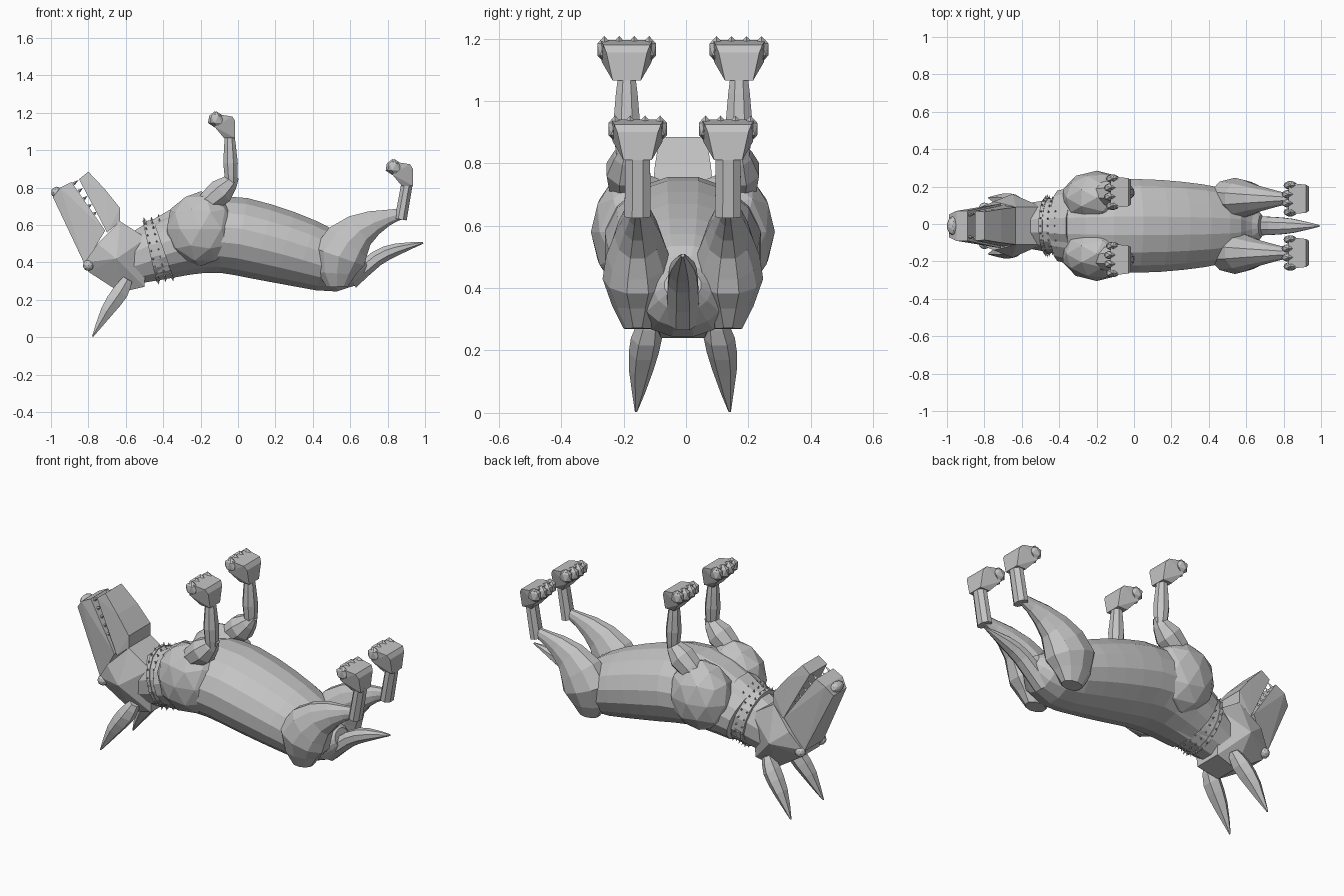
import bpy, bmesh, math
from mathutils import Matrix, Vector
from mathutils.geometry import interpolate_bezier

if "Cube" in bpy.data.objects:
    bpy.data.objects.remove(bpy.data.objects["Cube"])

shade = (.55, .55, .55, 1)
grey = bpy.data.materials.new("plain grey")
grey.use_nodes = True
grey.diffuse_color = shade
grey.node_tree.nodes["Principled BSDF"].inputs["Base Color"].default_value = shade


def finish(name, bm, paired=False):
    """Make a flat-shaded object; paired parts are mirrored across the body."""
    bmesh.ops.recalc_face_normals(bm, faces=bm.faces)
    mesh = bpy.data.meshes.new(name)
    bm.to_mesh(mesh)
    bm.free()
    mesh.materials.append(grey)
    part = bpy.data.objects.new(name, mesh)
    part.location.y = -.01
    bpy.context.collection.objects.link(part)
    if paired:
        mirror = part.modifiers.new("Mirror", "MIRROR")
        mirror.use_axis = (False, True, False)
        mirror.use_mirror_merge = False


def smooth_path(knots, steps):
    """Curve through the knots, each holding x, z and radius."""
    knots = [Vector(knot) for knot in knots]
    last = len(knots) - 1
    slopes = [(knots[min(i + 1, last)] - knots[max(i - 1, 0)]) / 6 for i in range(last + 1)]
    path = [knots[0]]
    for i in range(last):
        path += interpolate_bezier(knots[i], knots[i] + slopes[i], knots[i + 1] - slopes[i + 1],
                                   knots[i + 1], steps + 1)[1:]
    return path


def add_tube(bm, knots, y=0, lean=0, width=1, sides=8, steps=2):
    """Capped tube along a curve; width flattens it, lean spreads it sideways."""
    path = smooth_path(knots, steps)
    last = len(path) - 1
    rings = []
    for i, (x, z, radius) in enumerate(path):
        along = path[min(i + 1, last)] - path[max(i - 1, 0)]
        across = Vector((-along.y, 0, along.x)).normalized()
        center = Vector((x, y + lean * i / last, z))
        ring = []
        for k in range(sides):
            angle = math.tau * (k + .5) / sides
            sideways = Vector((0, width * math.sin(angle), 0))
            ring.append(bm.verts.new(center + radius * (across * math.cos(angle) + sideways)))
        rings.append(ring)
    for lower, upper in zip(rings, rings[1:]):
        for k in range(sides):
            bm.faces.new((lower[k - 1], lower[k], upper[k], upper[k - 1]))
    bm.faces.new(rings[0])
    bm.faces.new(rings[-1])


def tube(name, knots, paired=False, **shape):
    bm = bmesh.new()
    add_tube(bm, knots, **shape)
    finish(name, bm, paired)


def add_block(bm, corners, y=0):
    """Convex block from x, z and half width at each corner."""
    verts = [bm.verts.new((x, y + side * half, z)) for x, z, half in corners for side in (-1, 1)]
    bmesh.ops.convex_hull(bm, input=verts)
    loose = [vert for vert in bm.verts if not vert.link_faces]
    bmesh.ops.delete(bm, geom=loose, context="VERTS")


def block(name, corners):
    bm = bmesh.new()
    add_block(bm, corners)
    finish(name, bm)


def add_ball(bm, center, size, detail=2):
    matrix = Matrix.Translation(center) @ Matrix.Diagonal((*size, 1))
    bmesh.ops.create_icosphere(bm, subdivisions=detail, radius=1, matrix=matrix)


def ball(name, center, size, paired=False):
    bm = bmesh.new()
    add_ball(bm, center, size)
    finish(name, bm, paired)


def add_spike(bm, base, direction, radius, length):
    turn = direction.to_track_quat("Z", "Y").to_matrix().to_4x4()
    matrix = Matrix.Translation(base + direction * length / 2) @ turn
    bmesh.ops.create_cone(bm, cap_ends=True, segments=4, radius1=radius, radius2=0,
                          depth=length, matrix=matrix)


# Body, lying on its back
tube("torso", [(-.4, .47, .16), (-.1, .55, .21), (.25, .48, .2), (.55, .39, .15), (.68, .41, .05)],
     width=1.2, sides=16, steps=3)
tube("neck", [(-.3, .51, .19), (-.6, .4, .13)], width=.9, sides=12, steps=3)
tube("tail", [(.6, .3, .05), (.74, .42, .045), (.85, .47, .035), (.99, .505, .005)], width=1.15)

# Studded collar with a raised rim on each edge
middle = Vector((-.425, .47, 0))
axis = Vector((.97, .22, 0))
bm = bmesh.new()
for offset, half, radius in ((0, .04, .165), (-.04, .01, .17), (.04, .01, .17)):
    center = middle + axis * offset
    thickness = Vector((0, 0, radius))
    add_tube(bm, [center - axis * half + thickness, center + axis * half + thickness],
             width=.9, sides=16, steps=1)
    studs = 24
    for k in range(studs):
        angle = math.tau * k / studs
        out = Vector((-axis.y * math.cos(angle), .9 * math.sin(angle), axis.x * math.cos(angle)))
        add_spike(bm, center.xzy + out * radius, out.normalized(), radius=.006, length=.016)
finish("studded_collar", bm)

# Head with the muzzle pointing up and the mouth ajar
block("skull", [(-.82, .4, .1), (-.8, .35, .08), (-.63, .24, .07), (-.5, .27, .08), (-.49, .53, .1),
                (-.63, .62, .1), (-.75, .5, .13), (-.65, .42, .17)])
block("upper_jaw", [(-.82, .39, .09), (-.71, .57, .12), (-.99, .75, .06), (-.95, .8, .08),
                    (-.89, .83, .08)])
block("lower_jaw", [(-.7, .56, .11), (-.63, .62, .1), (-.63, .69, .1), (-.71, .79, .09),
                    (-.8, .885, .075), (-.85, .845, .08)])
ball("nose", (-.97, 0, .775), (.03, .05, .03))
ball("eyes", (-.8, .095, .385), (.03, .03, .03), paired=True)
tube("ears", [(-.59, .31, .03), (-.63, .24, .05), (-.7, .14, .04), (-.777, .004, .004)],
     paired=True, y=.1, lean=.05, sides=6)

# Teeth along the upper jaw
bm = bmesh.new()
front_tooth, back_tooth = Vector((-.88, .06, .82)), Vector((-.77, .09, .66))
for k in range(5):
    place = front_tooth.lerp(back_tooth, k / 4)
    add_spike(bm, place, Vector((.8, 0, .6)), radius=.01, length=.035 - k * .005)
finish("teeth", bm, paired=True)

# Front legs
ball("shoulders", (-.2, .15, .58), (.19, .145, .2), paired=True)
tube("upper_arms", [(-.2, .69, .05), (-.09, .78, .075), (-.01, .86, .02)], paired=True, y=.175)
tube("forearms", [(-.035, .81, .03), (-.04, .93, .042), (-.045, 1.1, .025)],
     paired=True, y=.18, width=1.1)

# Hind legs
tube("thighs", [(.53, .27, .06), (.54, .43, .15), (.65, .57, .1), (.8, .64, .045), (.88, .66, .03)],
     paired=True, y=.145, width=.75, sides=10)
tube("hocks", [(.87, .63, .035), (.905, .83, .033)], paired=True, y=.145, width=1.3)


def paws(name, ankle):
    """Flared foot block ending in a row of four toes."""
    x, y, z = ankle
    bm = bmesh.new()
    sole = [(x - .08, z + .06, .08), (x - .08, z + .13, .085), (x + .015, z + .115, .075)]
    heel = [(x + .03, z + .09, .065), (x + .03, z, .045), (x - .03, z, .045)]
    add_block(bm, sole + heel, y)
    for toe in (-1.5, -.5, .5, 1.5):
        center = (x - .085 + abs(toe) * .01, y + toe * .048, z + .1)
        add_ball(bm, center, (.04, .026, .043), detail=1)
    finish(name, bm, paired=True)


paws("front_paws", (-.045, .18, 1.065))
paws("hind_paws", (.905, .145, .81))
